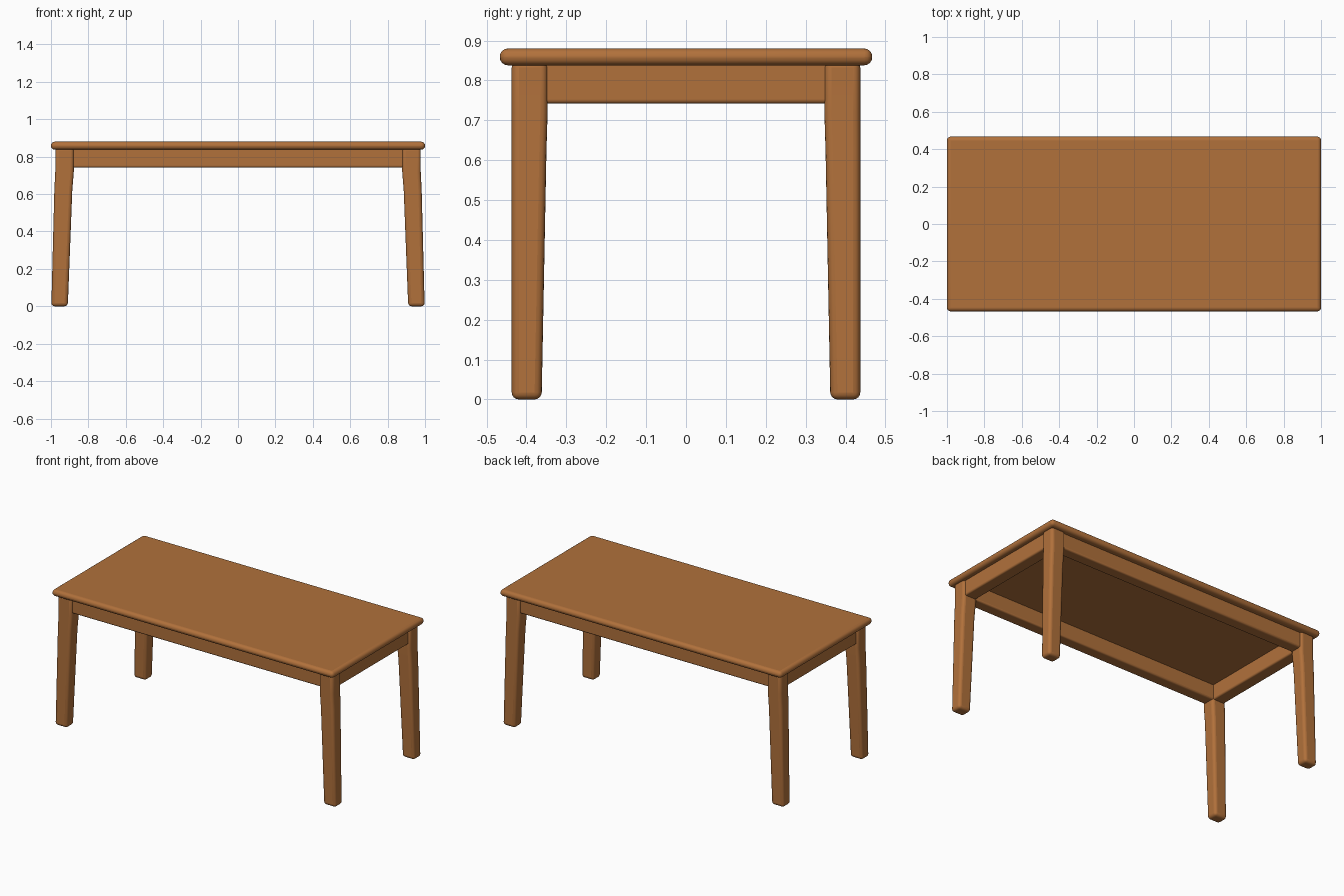
import bpy
import bmesh

default = bpy.data.objects.get("Cube")
if default:
    bpy.data.objects.remove(default, do_unlink=True)

wood = bpy.data.materials.new("warm_brown_wood")
wood.use_nodes = True
color = (0.44, 0.165, 0.044, 1)
wood.diffuse_color = color
wood.node_tree.nodes["Principled BSDF"].inputs["Base Color"].default_value = color


def loft(name, sections, radius, segments=4):
    """Stack rectangular sections (x0, x1, y0, y1, z) and round the edges."""
    bm = bmesh.new()
    rings = []
    for x0, x1, y0, y1, z in sections:
        corners = [(x0, y0), (x1, y0), (x1, y1), (x0, y1)]
        rings.append([bm.verts.new((x, y, z)) for x, y in corners])
    for low, high in zip(rings, rings[1:]):
        for i in range(4):
            j = (i + 1) % 4
            bm.faces.new((low[i], low[j], high[j], high[i]))
    bm.faces.new(rings[0][::-1])
    bm.faces.new(rings[-1])
    bmesh.ops.recalc_face_normals(bm, faces=bm.faces)
    mesh = bpy.data.meshes.new(name)
    bm.to_mesh(mesh)
    bm.free()
    mesh.materials.append(wood)
    obj = bpy.data.objects.new(name, mesh)
    bpy.context.collection.objects.link(obj)
    bevel = obj.modifiers.new("rounded_edges", "BEVEL")
    bevel.width = radius
    bevel.segments = segments
    bevel.limit_method = "ANGLE"
    bpy.ops.object.select_all(action="DESELECT")
    obj.select_set(True)
    bpy.context.view_layer.objects.active = obj
    bpy.ops.object.shade_smooth_by_angle(angle=0.7)
    return obj


def box(name, x0, x1, y0, y1, z0, z1, radius):
    return loft(name, [(x0, x1, y0, y1, z0), (x0, x1, y0, y1, z1)], radius)


# Table top with rounded rim
box("table_top", -1, 1, -0.467, 0.467, 0.838, 0.88, 0.02)

# Splayed legs, tapering below the shoulder
leg = [(0.91, 0.998, 0.362, 0.437, 0),
       (0.886, 0.982, 0.35, 0.437, 0.62),
       (0.878, 0.977, 0.347, 0.437, 0.72),
       (0.878, 0.977, 0.347, 0.437, 0.85)]
for side, sx in (("left", 1), ("right", -1)):
    for end, sy in (("front", -1), ("back", 1)):
        loft(f"{end}_{side}_leg",
             [(sx * a, sx * b, sy * c, sy * d, z) for a, b, c, d, z in leg], 0.018)

# Aprons between the legs, slightly recessed
for end, s in (("front", -1), ("back", 1)):
    box(f"{end}_apron", -0.92, 0.92, s * 0.35, s * 0.425, 0.742, 0.85, 0.01)
for side, s in (("left", 1), ("right", -1)):
    box(f"{side}_apron", s * 0.885, s * 0.965, -0.39, 0.39, 0.742, 0.85, 0.01)
